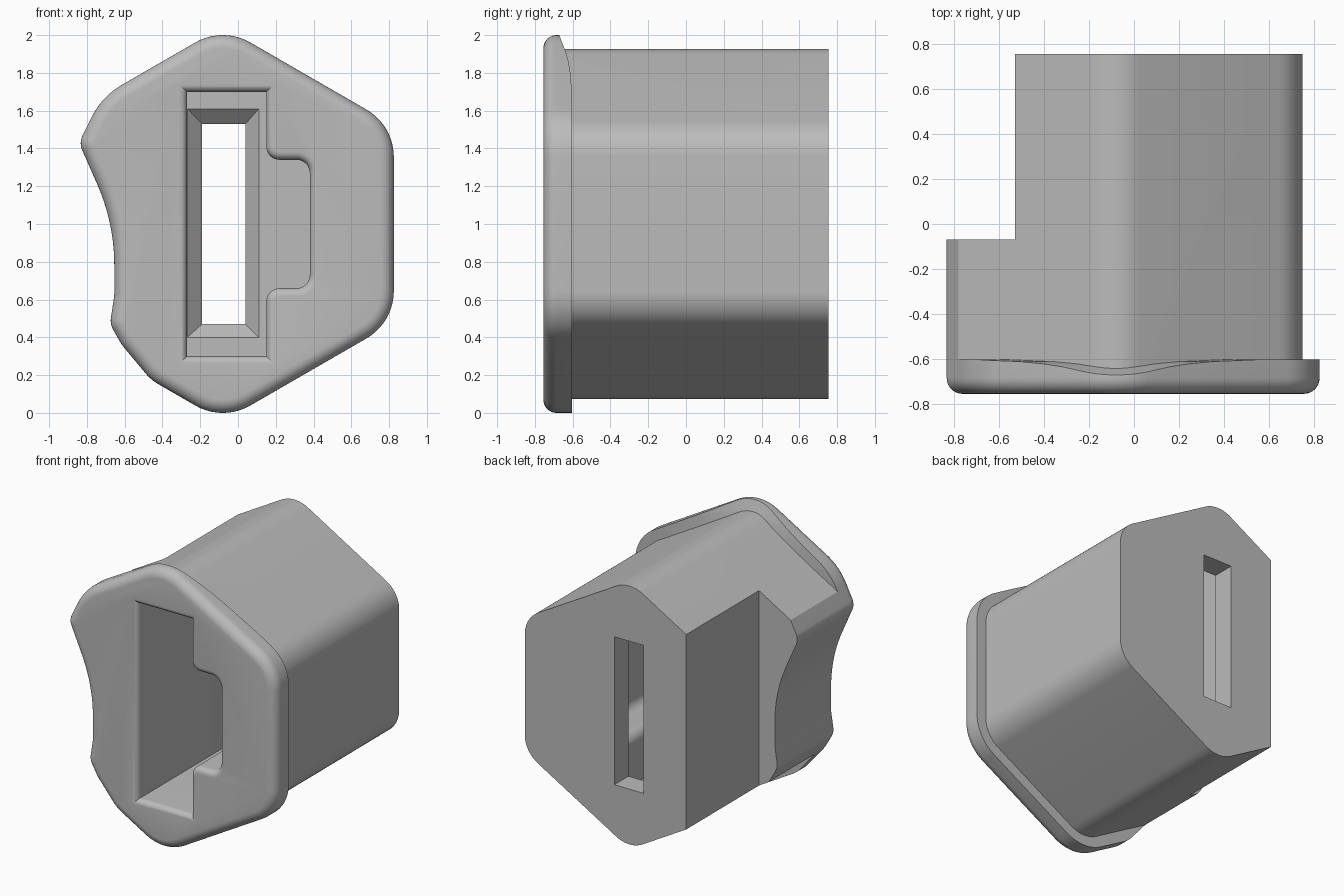
import bpy, bmesh, math
from mathutils import Vector

if "Cube" in bpy.data.objects:
    bpy.data.objects.remove(bpy.data.objects["Cube"], do_unlink=True)

grey = bpy.data.materials.new("plain_grey")
grey.use_nodes = True
grey.diffuse_color = (0.5, 0.5, 0.5, 1)
grey.node_tree.nodes["Principled BSDF"].inputs["Base Color"].default_value = (0.5, 0.5, 0.5, 1)


def rounded(corners, steps=10):
    """Counter-clockwise outline from (x, z, radius) corners."""
    out = []
    for i, (x, z, r) in enumerate(corners):
        p = Vector((x, z))
        a = Vector(corners[i - 1][:2]) - p
        b = Vector(corners[(i + 1) % len(corners)][:2]) - p
        if r == 0:
            out.append(p)
            continue
        half = a.angle(b) / 2
        t = min(r / math.tan(half), 0.48 * a.length, 0.6 * b.length)
        r = t * math.tan(half)
        centre = p + (a.normalized() + b.normalized()).normalized() * (r / math.sin(half))
        start, end = p + a.normalized() * t - centre, p + b.normalized() * t - centre
        a0 = math.atan2(start.y, start.x)
        sweep = (math.atan2(end.y, end.x) - a0 + math.pi) % (2 * math.pi) - math.pi
        for k in range(steps + 1):
            ang = a0 + sweep * k / steps
            out.append(centre + Vector((math.cos(ang), math.sin(ang))) * r)
    return out


def offset(loop, d):
    """Grow (d > 0) or shrink an outline with mitred corners."""
    out = []
    for i, p in enumerate(loop):
        e1 = (p - loop[i - 1]).normalized()
        e2 = (loop[(i + 1) % len(loop)] - p).normalized()
        n1, n2 = Vector((e1.y, -e1.x)), Vector((e2.y, -e2.x))
        out.append(p + (n1 + n2) * (d / (1 + n1.dot(n2))))
    return out


def loft(name, sections, place=lambda p, d: (p.x, d, p.y)):
    """Solid through a series of (outline, depth) sections."""
    bm = bmesh.new()
    rings = [[bm.verts.new(place(p, d)) for p in loop] for loop, d in sections]
    for r1, r2 in zip(rings, rings[1:]):
        for i in range(len(r1)):
            bm.faces.new((r1[i - 1], r1[i], r2[i], r2[i - 1]))
    bm.faces.new(rings[0])
    bm.faces.new(rings[-1])
    bmesh.ops.recalc_face_normals(bm, faces=bm.faces)
    mesh = bpy.data.meshes.new(name)
    bm.to_mesh(mesh)
    bm.free()
    mesh.materials.append(grey)
    ob = bpy.data.objects.new(name, mesh)
    bpy.context.collection.objects.link(ob)
    return ob


def combine(target, other, operation):
    mod = target.modifiers.new(operation.lower(), "BOOLEAN")
    mod.operation, mod.object, mod.solver = operation, other, "EXACT"
    bpy.context.view_layer.objects.active = target
    bpy.ops.object.modifier_apply(modifier=mod.name)
    bpy.data.objects.remove(other, do_unlink=True)


def rect(x0, x1, z0, z1):
    return [Vector(p) for p in ((x0, z0), (x1, z0), (x1, z1), (x0, z1))]


def hexagon(apothem, radius):
    size = apothem / math.cos(math.pi / 6)
    return rounded([(-0.08 + size * math.cos(math.radians(a)),
                     1 + size * math.sin(math.radians(a)), radius)
                    for a in range(-90, 270, 60)])


FRONT, BACK = -0.755, 0.755
flange_outline = rounded([
    (-0.08, -0.045, 0.29), (0.825, 0.478, 0.29), (0.825, 1.522, 0.29), (-0.08, 2.045, 0.29),
    (-0.72, 1.676, 0.4), (-0.842, 1.43, 0.09), (-0.655, 1.005, 1.7), (-0.655, 0.62, 0.2),
    (-0.678, 0.47, 0.1), (-0.615, 0.36, 0.2), (-0.46, 0.174, 0.25)])

# Front flange with a rounded rim
R = 0.07
rim = [(offset(flange_outline, -R * (1 - math.sin(a))), FRONT + R * (1 - math.cos(a)))
       for a in (k * math.pi / 16 for k in range(9))]
flange = loft("flange", rim + [(flange_outline, -0.603)])

# Curved relief behind the top of the flange
relief = [Vector(p) for p in ((-0.603, 1.68), (-0.612, 1.8), (-0.622, 1.86), (-0.636, 1.91),
                              (-0.675, 2.01), (-0.675, 2.1), (-0.5, 2.1), (-0.5, 1.68))]
combine(flange, loft("relief_cutter", [(relief, -1), (relief, 1)],
                     lambda p, d: (d, p.x, p.y)), "DIFFERENCE")

# Hexagonal body, trimmed to the thumb scallop and stepped at the rear
body = loft("hexagonal_housing", [(hexagon(0.83, 0.21), -0.68), (hexagon(0.83, 0.21), BACK)])
combine(body, loft("scallop_trim", [(flange_outline, -1), (flange_outline, 1)]), "INTERSECT")
step = rect(-1.2, -0.53, -0.2, 2.2)
combine(body, loft("step_cutter", [(step, -0.07), (step, 1)]), "DIFFERENCE")
combine(body, flange, "UNION")

# Slot with side pocket and softened mouth
slot = rounded([(-0.27, 0.3, 0), (0.15, 0.3, 0), (0.15, 0.66, 0.07), (0.38, 0.66, 0.07),
                (0.38, 1.34, 0.07), (0.15, 1.34, 0.07), (0.15, 1.7, 0), (-0.27, 1.7, 0)])
M = 0.042
mouth = [(offset(slot, M * (1 - math.sin(a))), FRONT + M * (1 - math.cos(a)))
         for a in (k * math.pi / 12 for k in range(7))]
combine(body, loft("slot_cutter", [(offset(slot, M), -0.9)] + mouth + [(slot, 0.52)]),
        "DIFFERENCE")

# Funnel and narrow rear opening
wide, narrow = rect(-0.268, 0.11, 0.4, 1.61), rect(-0.19, 0.04, 0.47, 1.53)
combine(body, loft("funnel_cutter", [(wide, 0.45), (wide, 0.52), (narrow, 0.595), (narrow, 0.9)]),
        "DIFFERENCE")

bpy.ops.object.select_all(action="DESELECT")
body.select_set(True)
bpy.context.view_layer.objects.active = body
bpy.ops.object.shade_smooth_by_angle(angle=math.radians(30))
